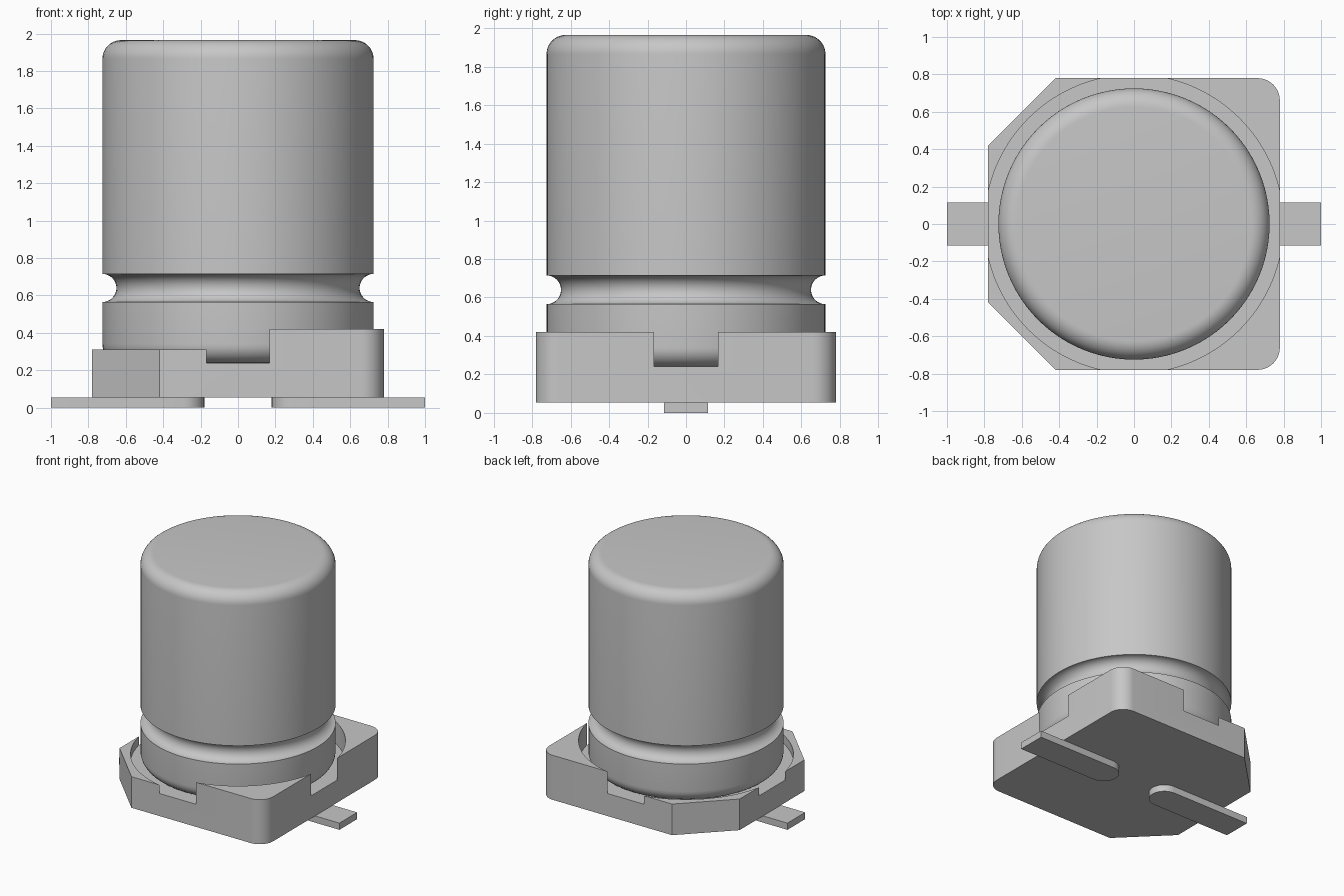
import bpy
import bmesh
from math import sin, cos, pi, radians
from mathutils import Matrix, Vector

cube = bpy.data.objects.get("Cube")
if cube:
    bpy.data.objects.remove(cube, do_unlink=True)

GREY = (0.57, 0.57, 0.57, 1.0)
grey = bpy.data.materials.new("plain grey")
grey.use_nodes = True
grey.diffuse_color = GREY
grey.node_tree.nodes["Principled BSDF"].inputs["Base Color"].default_value = GREY


def finish(name, bm):
    """Turn a bmesh into a linked, coloured object."""
    bmesh.ops.recalc_face_normals(bm, faces=bm.faces)
    mesh = bpy.data.meshes.new(name)
    bm.to_mesh(mesh)
    bm.free()
    mesh.materials.append(grey)
    obj = bpy.data.objects.new(name, mesh)
    bpy.context.collection.objects.link(obj)
    return obj


def smooth(obj):
    bpy.ops.object.select_all(action='DESELECT')
    obj.select_set(True)
    bpy.context.view_layer.objects.active = obj
    bpy.ops.object.shade_smooth_by_angle(angle=radians(30))


def arc(cx, cy, r, start, end, steps):
    """Points along an arc, angles in degrees."""
    angles = [radians(start + (end - start) * i / steps) for i in range(steps + 1)]
    return [(cx + r * cos(a), cy + r * sin(a)) for a in angles]


def prism(name, outline, bottom, top):
    """Extrude an xy outline from one height to another."""
    bm = bmesh.new()
    face = bm.faces.new([bm.verts.new((x, y, bottom)) for x, y in outline])
    up = bmesh.ops.extrude_face_region(bm, geom=[face])["geom"]
    moved = [v for v in up if isinstance(v, bmesh.types.BMVert)]
    bmesh.ops.translate(bm, verts=moved, vec=(0, 0, top - bottom))
    return finish(name, bm)


def lathe(name, profile, steps):
    """Revolve an (r, z) profile around the z axis."""
    bm = bmesh.new()
    verts = [bm.verts.new((r, 0, z)) for r, z in profile]
    edges = [bm.edges.new(pair) for pair in zip(verts, verts[1:])]
    bmesh.ops.spin(bm, geom=verts + edges, cent=(0, 0, 0), axis=(0, 0, 1),
                   angle=2 * pi, steps=steps)
    bmesh.ops.remove_doubles(bm, verts=bm.verts, dist=1e-5)
    return finish(name, bm)


def cut(obj, cutter):
    """Subtract a cutter and throw it away."""
    cutter.hide_render = True
    mod = obj.modifiers.new("cut", 'BOOLEAN')
    mod.operation = 'DIFFERENCE'
    mod.solver = 'EXACT'
    mod.object = cutter
    bpy.context.view_layer.objects.active = obj
    bpy.ops.object.modifier_apply(modifier=mod.name)
    bpy.data.objects.remove(cutter, do_unlink=True)


# Key sizes
HALF, CHAMFER, ROUND = 0.78, 0.36, 0.12
LEAD_TOP, FLOOR, LOW, HIGH = 0.055, 0.24, 0.31, 0.42
CAN_R, CAN_TOP, FILLET = 0.725, 1.965, 0.1
GROOVE_Z, GROOVE_R = 0.64, 0.075
LEAD_W = 0.115

# Can: rounded ends and a half-round groove
profile = [(0, FLOOR)]
profile += arc(CAN_R - FILLET, FLOOR + FILLET, FILLET, -90, 0, 8)
profile += arc(CAN_R, GROOVE_Z, GROOVE_R, 270, 90, 16)
profile += arc(CAN_R - FILLET, CAN_TOP - FILLET, FILLET, 0, 90, 10)
profile += [(0, CAN_TOP)]
can = lathe("can", profile, 96)
smooth(can)

# Base: two chamfered corners on -x, two rounded corners on +x
inner = HALF - ROUND
outline = [(-HALF, HALF - CHAMFER), (-HALF, CHAMFER - HALF),
           (CHAMFER - HALF, -HALF)]
outline += arc(inner, -inner, ROUND, -90, 0, 10)
outline += arc(inner, inner, ROUND, 0, 90, 10)
outline += [(CHAMFER - HALF, HALF)]
base = prism("base", outline, LEAD_TOP, HIGH)

# Round socket breaks through the four sides; chamfered half is lower
cut(base, prism("socket_cutter", arc(0, 0, 0.798, 0, 360, 128)[:-1], FLOOR, 1))
cut(base, prism("step_cutter", [(-1, -1), (0, -1), (0, 1), (-1, 1)], LOW, 1))
smooth(base)

# Leads: flat strips with a rounded inner end
for name, side in (("left_lead", 1), ("right_lead", -1)):
    shape = [(1, -LEAD_W), (1, LEAD_W)]
    shape += arc(0.18 + LEAD_W, 0, LEAD_W, 90, 270, 16)
    lead = prism(name, [(side * x, y) for x, y in shape], 0, LEAD_TOP)
    smooth(lead)
